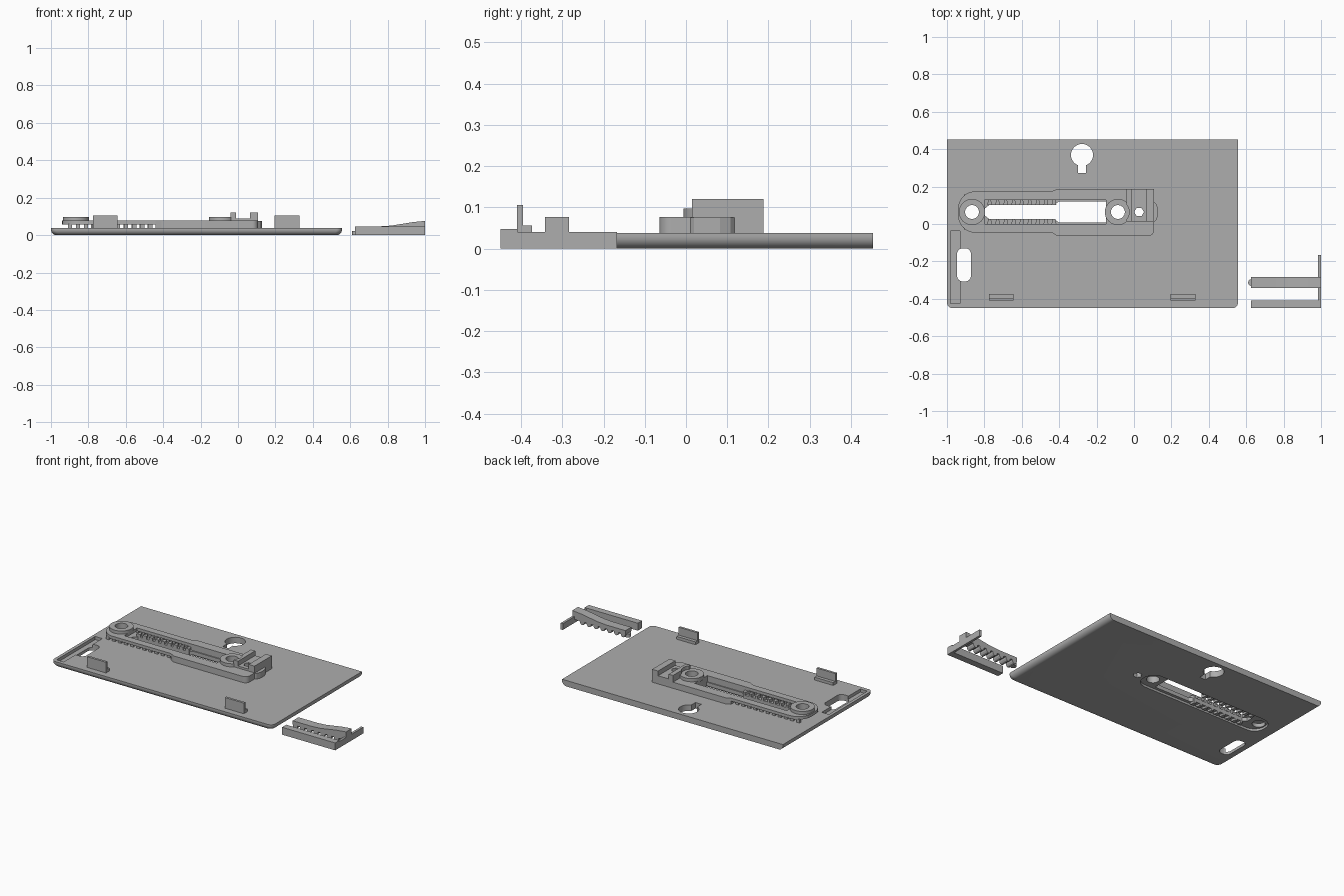
import bpy, bmesh
from math import sin, cos, pi, radians

if "Cube" in bpy.data.objects:
    bpy.data.objects.remove(bpy.data.objects["Cube"])

grey = bpy.data.materials.new("plain grey")
grey.use_nodes = True
COLOUR = (0.42, 0.42, 0.42, 1)
grey.diffuse_color = COLOUR
grey.node_tree.nodes["Principled BSDF"].inputs["Base Color"].default_value = COLOUR


def loft(name, layers):
    """Solid through stacked loops of 3D points."""
    bm = bmesh.new()
    rings = [[bm.verts.new(p) for p in layer] for layer in layers]
    n = len(rings[0])
    for a, b in zip(rings, rings[1:]):
        for i in range(n):
            j = (i + 1) % n
            bm.faces.new((a[i], a[j], b[j], b[i]))
    bm.faces.new(rings[0][::-1])
    bm.faces.new(rings[-1])
    bmesh.ops.recalc_face_normals(bm, faces=bm.faces)
    mesh = bpy.data.meshes.new(name)
    bm.to_mesh(mesh)
    bm.free()
    obj = bpy.data.objects.new(name, mesh)
    bpy.context.collection.objects.link(obj)
    mesh.materials.append(grey)
    return obj


def prism(name, pts, z0, z1):
    return loft(name, [[(x, y, z) for x, y in pts] for z in (z0, z1)])


def side_prism(name, pts, y0, y1):
    """Profile in x and z, pulled along y."""
    return loft(name, [[(x, y, z) for x, z in pts] for y in (y0, y1)])


def rounded(x0, x1, y0, y1, radii, steps=8):
    """Rectangle with corner radii: front left, front right, back right, back left."""
    pts = []
    corners = ((x0, y0, 1, 1, pi), (x1, y0, -1, 1, 1.5 * pi),
               (x1, y1, -1, -1, 0), (x0, y1, 1, -1, 0.5 * pi))
    for (cx, cy, sx, sy, a0), r in zip(corners, radii):
        for i in range(steps + 1 if r else 1):
            a = a0 + i / steps * pi / 2
            pts.append((cx + sx * r + r * cos(a), cy + sy * r + r * sin(a)) if r else (cx, cy))
    return pts


def circle(x, y, r, n=40):
    return [(x + r * cos(2 * pi * i / n), y + r * sin(2 * pi * i / n)) for i in range(n)]


def box(name, x0, x1, y0, y1, z0, z1):
    return prism(name, rounded(x0, x1, y0, y1, [0] * 4), z0, z1)


def cut(obj, *cutters, mode='DIFFERENCE'):
    bpy.context.view_layer.objects.active = obj
    for c in cutters:
        c.hide_render = True
        mod = obj.modifiers.new("cut", 'BOOLEAN')
        mod.operation, mod.solver, mod.object = mode, 'EXACT', c
        bpy.ops.object.modifier_apply(modifier=mod.name)
        bpy.data.objects.remove(c)


def hole(pts, z0=-0.1, z1=0.3):
    return prism("cutter", pts, z0, z1)


TOP, AXIS = 0.038, 0.064      # plate thickness, centre line of the slider

# Base plate with a rounded underside on three edges
layers = []
R = 0.03
for i in range(7):
    a = i / 6 * pi / 2
    d = R * (1 - sin(a))
    layers.append([(x, y, R * (1 - cos(a))) for x, y in
                   rounded(-1 + d, 0.556 - d, -0.45 + d, 0.453, (R, R, 0, 0))])
layers.append([(x, y, TOP) for x, y, z in layers[-1]])
plate = loft("base_plate", layers)

# Slot outline, narrow on the toothed half and wide on the other
slot = [(-0.797, 0.045), (-0.775, 0.027), (-0.43, 0.027), (-0.40, 0.007), (-0.15, 0.007)]
slot += [(x, 2 * AXIS - y) for x, y in reversed(slot)]
track = rounded(-0.91, -0.02, AXIS - 0.075, AXIS + 0.075, [0.07] * 4)
cut(plate,
    hole(circle(-0.278, 0.369, 0.059)),
    hole(rounded(-0.299, -0.257, 0.272, 0.35, [0] * 4)),
    hole(rounded(-0.946, -0.872, -0.307, -0.13, [0.03] * 4)),
    hole(rounded(-0.98, -0.93, -0.425, -0.037, [0] * 4), 0.018, 0.2),
    hole(track, -0.1, 0.014),
    hole(slot),
    hole(circle(-0.866, AXIS, 0.037)),
    hole(circle(-0.086, AXIS, 0.037)),
    hole(circle(0.027, AXIS, 0.026, 6)))

# Slider rail: thin raised strip on the toothed half, solid on the wide half
WIN = rounded(-0.80, -0.15, 0.0, 0.128, [0] * 4)
strip = prism("slider_strip", rounded(-0.94, -0.40, AXIS - 0.11, AXIS + 0.11,
                                      (0.09, 0, 0, 0.09)), 0.058, 0.077)
cut(strip, hole(WIN), hole(circle(-0.866, AXIS, 0.037)))
body = prism("slider_body", [(-0.44, -0.046), (-0.41, -0.064)] +
             rounded(-0.3, 0.107, -0.064, 0.188, (0, 0.03, 0, 0))[1:-1] +
             [(-0.41, 0.188), (-0.44, 0.174)], 0.03, 0.077)
cut(body, hole(WIN), hole(circle(-0.086, AXIS, 0.037)), hole(circle(0.027, AXIS, 0.026, 6)))

# Rounded nose past the right end of the body
prism("slider_nose", [(0.10, 0.005), (0.118, 0.02), (0.128, 0.045), (0.128, 0.083),
                      (0.118, 0.108), (0.10, 0.123)], 0.03, 0.075)

# Raised rings around the two pivot holes
for name, x in (("left_ring", -0.866), ("right_ring", -0.086)):
    ring = prism(name, circle(x, AXIS, 0.07), 0.07, 0.097)
    cut(ring, hole(circle(x, AXIS, 0.037)))

# Rack teeth along both sides of the slot, above and below the plate
for side, y0 in (("front", 0.0), ("back", 0.101)):
    for i in range(9):
        x = -0.785 + i * 0.043
        prism(f"{side}_rack_tooth_{i}", [(x, y0), (x + 0.026, y0), (x + 0.02, y0 + 0.027),
                                         (x + 0.006, y0 + 0.027)], 0.002, 0.056)

# Outer support teeth carrying the thin strip
for side, y0 in (("front", -0.03), ("back", 0.145)):
    for i in range(11):
        x = -0.91 + i * 0.043
        box(f"{side}_support_{i}", x, x + 0.022, y0, y0 + 0.013, 0.03, 0.06)

# Clamp block with a channel across the top
clamp = box("clamp_block", -0.04, 0.107, 0.014, 0.188, 0.055, 0.12)
cut(clamp, hole(rounded(-0.01, 0.065, -0.1, 0.3, [0] * 4), 0.09, 0.2),
    hole(circle(0.027, AXIS, 0.026, 6)),
    hole(circle(-0.086, AXIS, 0.06)))

# Two upright tabs with a low step behind them
for name, x0, x1 in (("right_tab", -0.775, -0.643), ("left_tab", 0.195, 0.328)):
    box(name, x0, x1, -0.41, -0.395, 0.03, 0.106)
    box(name + "_step", x0, x1, -0.395, -0.374, 0.03, 0.056)

# Separate latch piece: end wall, front bar and sprung toothed arm
box("latch_end_wall", 0.985, 1, -0.45, -0.167, 0, 0.04)
box("latch_front_bar", 0.625, 1, -0.45, -0.408, 0, 0.047)
arm = [(0.625, 0.022), (0.99, 0.022), (1, 0.04), (1, 0.076), (0.93, 0.069),
       (0.87, 0.059), (0.82, 0.051), (0.76, 0.047), (0.625, 0.047)]
side_prism("latch_arm", arm, -0.342, -0.284)
for i in range(7):
    x = 0.628 + i * 0.048
    tooth = [(x + 0.015 - 0.017 * cos(a), 0.024 - 0.024 * sin(a))
             for a in (radians(30 * k) for k in range(7))]
    side_prism(f"latch_tooth_{i}", tooth, -0.342, -0.284)
prism("latch_tip", circle(0.628, -0.313, 0.018, 16), 0, 0.022)

# Smooth rounded walls, keep edges sharp
bpy.ops.object.select_all(action='DESELECT')
for name in ("base_plate", "left_ring", "right_ring", "slider_strip", "slider_body"):
    obj = bpy.data.objects[name]
    obj.select_set(True)
    bpy.context.view_layer.objects.active = obj
bpy.ops.object.shade_smooth_by_angle(angle=radians(30))
bpy.ops.object.select_all(action='DESELECT')
